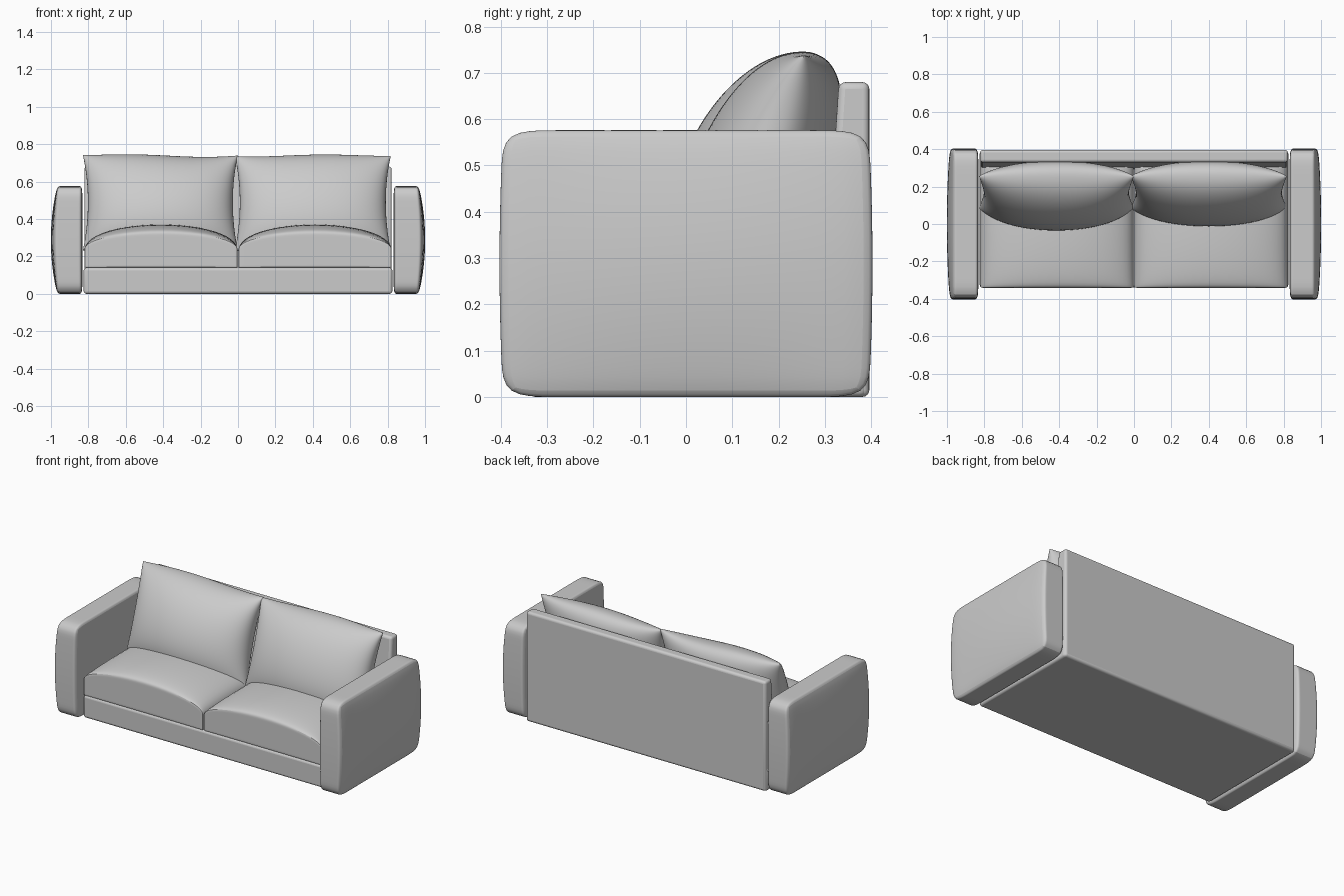
import bpy, bmesh, math

if "Cube" in bpy.data.objects:
    bpy.data.objects.remove(bpy.data.objects["Cube"])


def finish(name, bm, subsurf=0, bevel=0):
    bmesh.ops.recalc_face_normals(bm, faces=bm.faces)
    me = bpy.data.meshes.new(name)
    bm.to_mesh(me)
    bm.free()
    ob = bpy.data.objects.new(name, me)
    bpy.context.collection.objects.link(ob)
    if bevel:
        m = ob.modifiers.new("bevel", 'BEVEL')
        m.width, m.segments, m.limit_method = bevel, 4, 'ANGLE'
    if subsurf:
        m = ob.modifiers.new("subsurf", 'SUBSURF')
        m.levels = m.render_levels = subsurf
    bpy.ops.object.select_all(action='DESELECT')
    ob.select_set(True)
    bpy.context.view_layer.objects.active = ob
    bpy.ops.object.shade_smooth_by_angle(angle=math.radians(50))
    return ob


def soft_box(name, cuts, shape, subsurf=2, bevel=0):
    """Cube spanning -1..1, subdivided, each vertex moved by shape(u, v, w)."""
    bm = bmesh.new()
    bmesh.ops.create_cube(bm, size=2)
    if cuts:
        bmesh.ops.subdivide_edges(bm, edges=bm.edges[:], cuts=cuts, use_grid_fill=True)
    for p in bm.verts:
        p.co = shape(*p.co)
    return finish(name, bm, subsurf, bevel)


def ease(t):
    return math.sin(math.pi / 2 * t)


def dome(t):
    return math.sqrt(max(0, 1 - t * t))


# base and slightly raked back panel
soft_box("base", 0, lambda u, v, w: (0.825 * u, 0.025 + 0.365 * v, 0.07 + 0.07 * w), 0, 0.015)


def back_shape(u, v, w):
    front = 0.33 if w > 0 else 0.285
    return 0.822 * u, (0.396 if v > 0 else front), 0.34 + 0.34 * w


soft_box("back_panel", 0, back_shape, 0, 0.015)

# arms with a bulging outer face
for s, side in ((-1, "left"), (1, "right")):
    def arm_shape(u, v, w):
        puff = (1 - v * v * 0.45) * (1 - w * w)
        outer = 0.968 + 0.034 * puff
        x = 0.832 + (outer - 0.832) * (u + 1) / 2
        y = v * (0.395 + 0.008 * (1 - w * w))
        return s * x, y, 0.288 + 0.288 * w
    soft_box(side + "_arm", 6, arm_shape)

# crowned seat cushions
for s, side in ((-1, "left"), (1, "right")):
    def seat_shape(u, v, w):
        u, v = ease(u), ease(v)
        top = 0.245 + 0.128 * dome(u) * (0.66 + 0.34 * dome(v))
        return s * 0.412 + 0.409 * u, -0.01 + 0.331 * v, 0.14 + (top - 0.14) * (w + 1) / 2
    soft_box(side + "_seat_cushion", 11, seat_shape, 1)


# leaning pillows with pinched edges and pointed corners
def pillow(name, cx, half_w, front, phase):
    n = 28
    bm = bmesh.new()
    sheets = []
    for depth in (-front, 0.142):
        rows = []
        for j in range(n + 1):
            row = []
            for i in range(n + 1):
                u, v = ease(2 * i / n - 1), ease(2 * j / n - 1)
                x = cx + half_w * u * (1 - 0.065 * (1 - v * v) * u * u)
                h = v * (1 - 0.03 * (1 - u * u) * v * v)
                z = 0.49 + 0.255 * h + 0.008 * v * v * math.sin(3 * u + phase)
                y = 0.17 + 0.085 * h + depth * (dome(u) * dome(v)) ** 0.9
                row.append(bm.verts.new((x, y, z)))
            rows.append(row)
        for j in range(n):
            for i in range(n):
                bm.faces.new((rows[j][i], rows[j][i + 1], rows[j + 1][i + 1], rows[j + 1][i]))
    bmesh.ops.remove_doubles(bm, verts=bm.verts[:], dist=1e-5)
    finish(name, bm, 1)


pillow("left_back_pillow", -0.415, 0.415, 0.185, 2.6)
pillow("right_back_pillow", 0.4, 0.418, 0.16, 1.2)
